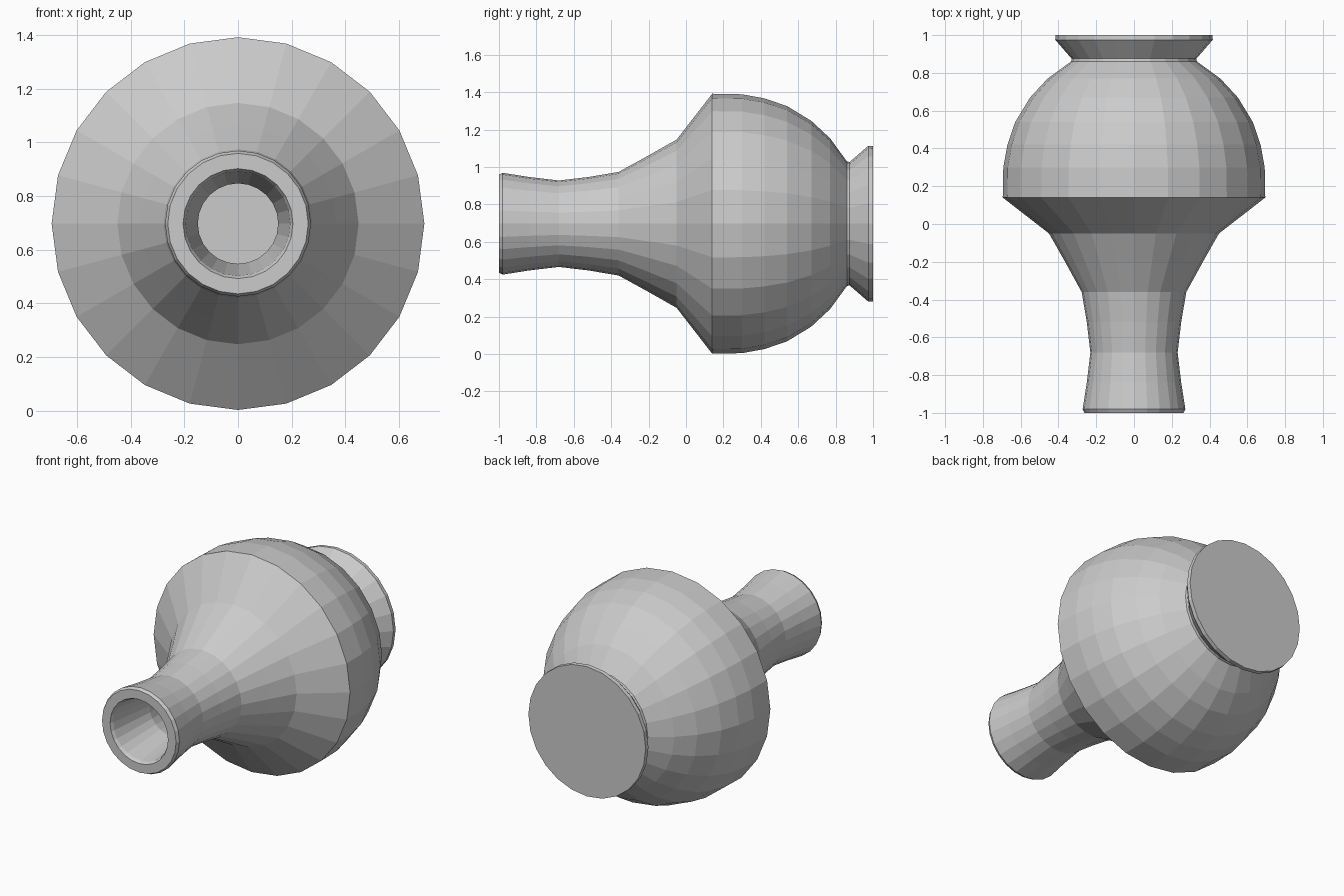
import bpy, bmesh
from math import sin, cos, pi

if "Cube" in bpy.data.objects:
    bpy.data.objects.remove(bpy.data.objects["Cube"])

AXIS_Z = 0.697
SIDES = 24


def lathe(name, profile):
    """Revolve (y, radius) points round the horizontal y axis; radius 0 is a pole."""
    bm = bmesh.new()
    rings = []
    for y, r in profile:
        if r == 0:
            rings.append([bm.verts.new((0, y, AXIS_Z))] * SIDES)
        else:
            rings.append([bm.verts.new((r * sin(2 * pi * i / SIDES), y,
                                        AXIS_Z + r * cos(2 * pi * i / SIDES)))
                          for i in range(SIDES)])
    for a, b in zip(rings, rings[1:]):
        for i in range(SIDES):
            j = (i + 1) % SIDES
            corners = list(dict.fromkeys((a[i], a[j], b[j], b[i])))
            bm.faces.new(corners)
    bmesh.ops.recalc_face_normals(bm, faces=bm.faces)
    mesh = bpy.data.meshes.new(name)
    bm.to_mesh(mesh)
    bm.free()
    obj = bpy.data.objects.new(name, mesh)
    bpy.context.collection.objects.link(obj)
    return obj


# Hollow vase body: outer wall from the bottom to the lip, then back down inside
outer = [(0.87, 0), (0.87, 0.32), (0.77, 0.457), (0.67, 0.55), (0.54, 0.629),
         (0.42, 0.67), (0.30, 0.692), (0.14, 0.695), (-0.05, 0.45),
         (-0.20, 0.365), (-0.36, 0.277), (-0.52, 0.25), (-0.68, 0.231),
         (-0.84, 0.25), (-0.98, 0.272), (-1.0, 0.262)]
inner = [(-1.0, 0.205), (-0.98, 0.195), (-0.68, 0.15), (-0.39, 0.195),
         (-0.08, 0.37), (0.10, 0.60), (0.30, 0.61), (0.50, 0.56),
         (0.68, 0.43), (0.79, 0.28), (0.79, 0)]
lathe("vase_body", outer + inner)

# Flared foot
lathe("vase_foot", [(0.85, 0), (0.85, 0.335), (0.875, 0.33), (0.975, 0.417),
                    (1.0, 0.415), (1.0, 0)])
